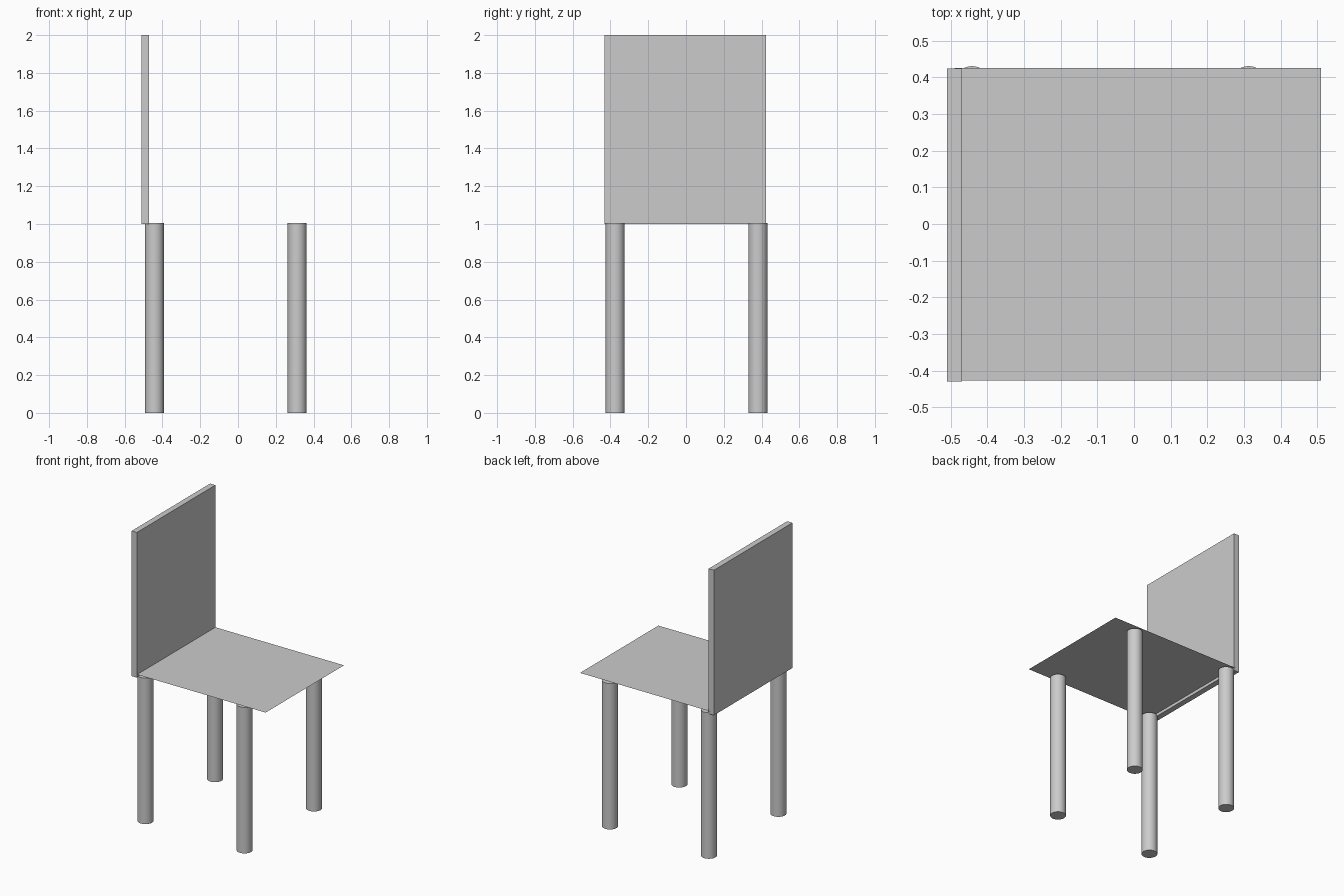
import bpy

if "Cube" in bpy.data.objects:
    bpy.data.objects.remove(bpy.data.objects["Cube"])


def scaled(obj, name, size):
    obj.name = name
    obj.scale = size
    bpy.ops.object.transform_apply(location=False, rotation=False, scale=True)


# Seat: a single thin sheet resting just over the legs
bpy.ops.mesh.primitive_plane_add(size=1, location=(0.01, -0.001, 1.02))
scaled(bpy.context.object, "seat", (1.0, 0.853, 1.0))

# Backrest: upright board along the -x edge
bpy.ops.mesh.primitive_cube_add(size=1, location=(-0.49, -0.003, 1.5))
scaled(bpy.context.object, "backrest", (0.04, 0.855, 1.0))

# Four round legs
LEG_HEIGHT = 1.006
for x_name, x in (("rear", -0.442), ("front", 0.313)):
    for y_name, y in (("right", -0.375), ("left", 0.381)):
        bpy.ops.mesh.primitive_cylinder_add(
            vertices=32, radius=0.05, depth=LEG_HEIGHT,
            location=(x, y, LEG_HEIGHT / 2))
        bpy.context.object.name = f"{x_name}_{y_name}_leg"
        bpy.ops.object.shade_smooth_by_angle()
